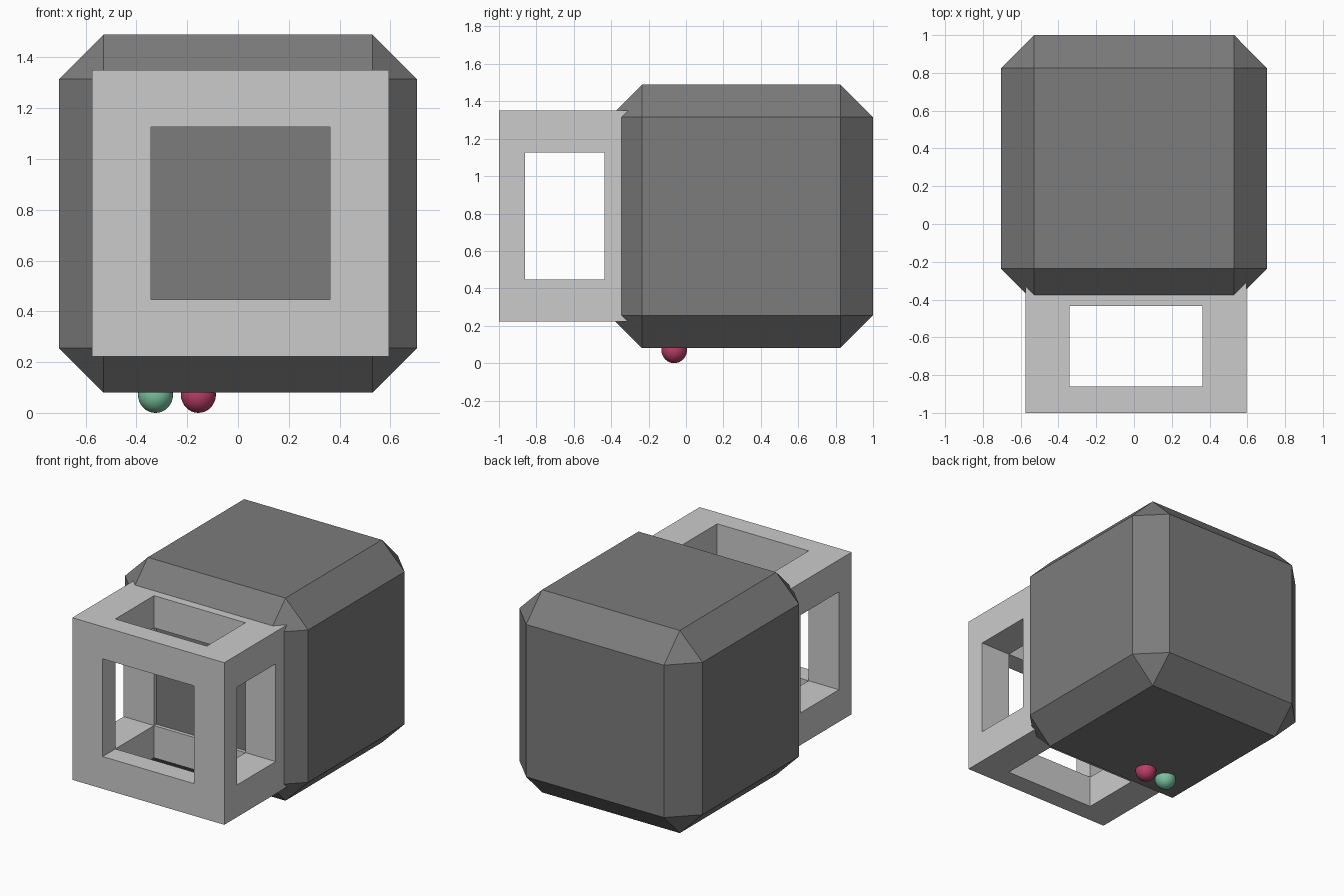
import bpy, bmesh
from mathutils import Vector

if "Cube" in bpy.data.objects:
    bpy.data.objects.remove(bpy.data.objects["Cube"])


def paint(obj, name, color):
    mat = bpy.data.materials.new(name)
    mat.diffuse_color = (*color, 1)
    mat.use_nodes = True
    mat.node_tree.nodes["Principled BSDF"].inputs["Base Color"].default_value = mat.diffuse_color
    obj.data.materials.append(mat)


def open_frame(name, lo, hi, bar):
    """Box made of twelve bars, open through all six sides."""
    bm = bmesh.new()
    lo, hi, bar = Vector(lo), Vector(hi), Vector(bar)
    outer, inner = (lo, hi), (lo + bar, hi - bar)
    ring = [(0, 0), (1, 0), (1, 1), (0, 1)]
    for a in range(3):
        b, c = (a + 1) % 3, (a + 2) % 3
        for s in (0, 1):
            def loop(depth, rim):
                verts = []
                for i, j in ring:
                    p = Vector()
                    p[a], p[b], p[c] = depth[s][a], rim[i][b], rim[j][c]
                    verts.append(bm.verts.new(p))
                return verts
            # outer rim, opening edge, and opening edge on the inside
            loops = [loop(outer, outer), loop(outer, inner), loop(inner, inner)]
            for p, q in zip(loops, loops[1:]):
                for k in range(4):
                    n = (k + 1) % 4
                    bm.faces.new((p[k], p[n], q[n], q[k]))
    bmesh.ops.remove_doubles(bm, verts=bm.verts, dist=1e-5)
    bmesh.ops.recalc_face_normals(bm, faces=bm.faces)
    mesh = bpy.data.meshes.new(name)
    bm.to_mesh(mesh)
    bm.free()
    obj = bpy.data.objects.new(name, mesh)
    bpy.context.collection.objects.link(obj)
    return obj


# Chamfered main body
bpy.ops.mesh.primitive_cube_add(size=1.41, location=(0, 0.295, 0.785))
body = bpy.context.object
body.name = "body"
bevel = body.modifiers.new("chamfer", 'BEVEL')
bevel.width = 0.175
bevel.segments = 1
paint(body, "dark_grey", (0.2, 0.2, 0.2))

# Open frame on the front, sunk slightly into the body
open_frame("front_frame", (-0.575, -1.0, 0.222), (0.595, -0.295, 1.35),
           (0.233, 0.14, 0.224))

# Two small balls under the body
for name, x, color in (("green_ball", -0.325, (0.2, 0.55, 0.35)),
                       ("red_ball", -0.156, (0.5, 0.05, 0.14))):
    bpy.ops.mesh.primitive_uv_sphere_add(segments=32, ring_count=16, radius=0.069,
                                         location=(x, -0.063, 0.072))
    ball = bpy.context.object
    ball.name = name
    ball.scale.z = 0.072 / 0.069
    bpy.ops.object.shade_smooth()
    paint(ball, name + "_paint", color)
